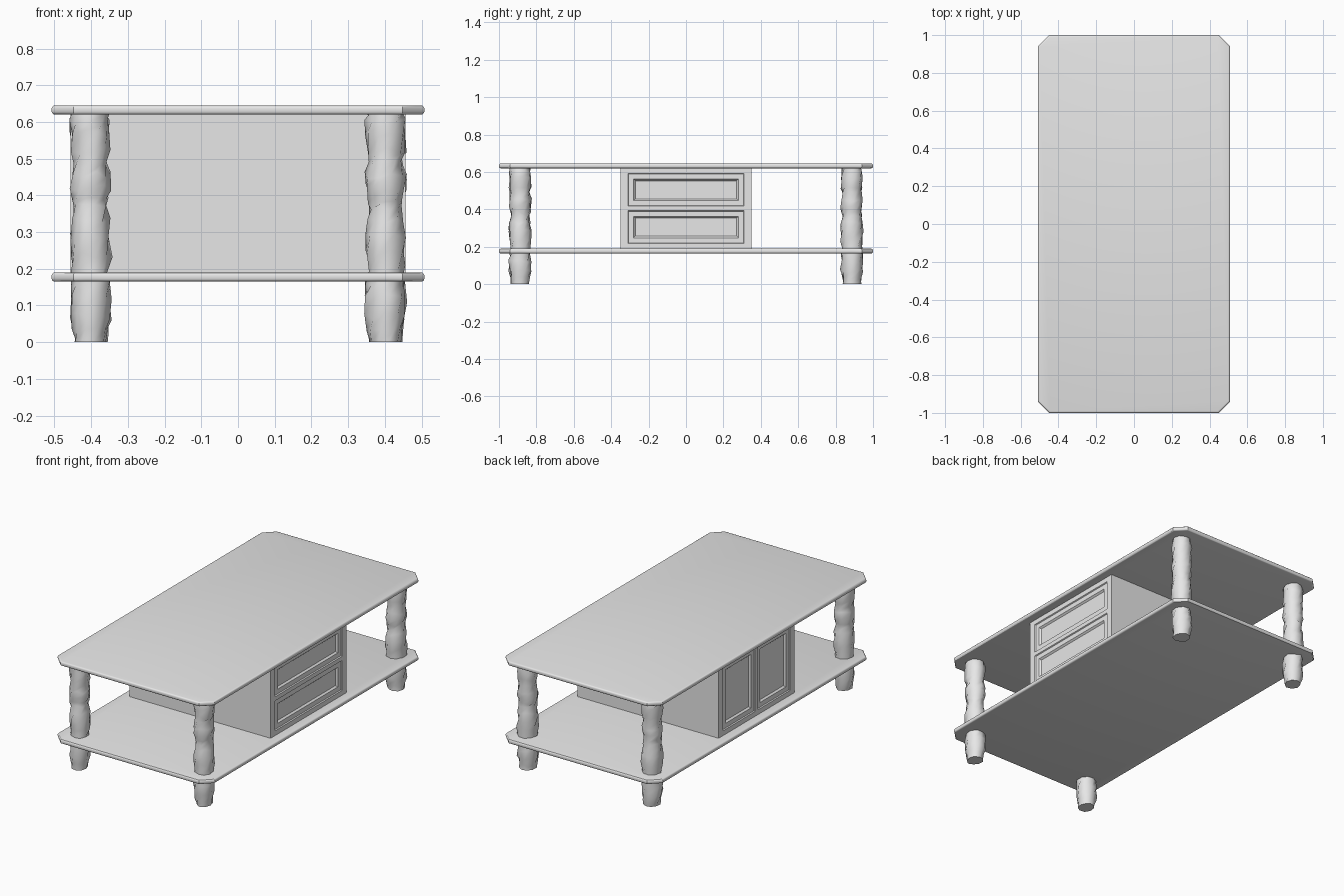
import bpy, bmesh, math, random

cube = bpy.data.objects.get("Cube")
if cube:
    bpy.data.objects.remove(cube, do_unlink=True)

grey = bpy.data.materials.new("plain_grey")
grey.use_nodes = True
grey.diffuse_color = (0.8, 0.8, 0.8, 1)
grey.node_tree.nodes["Principled BSDF"].inputs["Base Color"].default_value = (0.8, 0.8, 0.8, 1)


def finish(bm, name, angle=None):
    """Turn a bmesh into a named object, optionally smooth shaded."""
    bmesh.ops.recalc_face_normals(bm, faces=bm.faces)
    mesh = bpy.data.meshes.new(name)
    bm.to_mesh(mesh)
    bm.free()
    mesh.materials.append(grey)
    ob = bpy.data.objects.new(name, mesh)
    bpy.context.collection.objects.link(ob)
    if angle:
        bpy.ops.object.select_all(action='DESELECT')
        ob.select_set(True)
        bpy.context.view_layer.objects.active = ob
        bpy.ops.object.shade_smooth_by_angle(angle=math.radians(angle))
    return ob


# Boards: rectangles with clipped corners and rounded rims
def board(name, z, half_x=0.508, half_y=1.0, thick=0.025, clip=0.06):
    bm = bmesh.new()
    outline = []
    for sx, sy in ((1, 1), (-1, 1), (-1, -1), (1, -1)):
        pair = [(sx * half_x, sy * (half_y - clip)), (sx * (half_x - clip), sy * half_y)]
        outline += pair if sx == sy else pair[::-1]
    face = bm.faces.new([bm.verts.new((x, y, z)) for x, y in outline])
    ext = bmesh.ops.extrude_face_region(bm, geom=[face])
    bmesh.ops.translate(bm, vec=(0, 0, thick),
                        verts=[g for g in ext["geom"] if isinstance(g, bmesh.types.BMVert)])
    rims = [e for e in bm.edges if abs(e.verts[0].co.z - e.verts[1].co.z) < 1e-5]
    bmesh.ops.bevel(bm, geom=rims, offset=0.009, segments=3, profile=0.5, affect='EDGES')
    finish(bm, name, 30)


board("table_top", 0.62)
board("lower_shelf", 0.165)


# Legs: lumpy carved posts, (height, radius) profile with seeded dents
PROFILE = [(0, .046), (.03, .050), (.07, .056), (.12, .057), (.16, .054), (.2, .052),
           (.24, .057), (.29, .057), (.33, .053), (.365, .048), (.385, .051), (.42, .057),
           (.455, .056), (.49, .050), (.52, .055), (.57, .057), (.6, .055), (.622, .052)]


def leg(name, x, y, seed, sides=9):
    rng = random.Random(seed)
    bm = bmesh.new()
    rings = []
    for i, (z, r) in enumerate(PROFILE):
        inner = 0 < i < len(PROFILE) - 1
        ring = []
        for k in range(sides):
            a = math.tau * (k + 0.35 * i) / sides
            rad = r * rng.uniform(0.88, 1.06)
            dz = rng.uniform(-0.011, 0.011) if inner else 0
            ring.append(bm.verts.new((x + rad * math.cos(a), y + 1.08 * rad * math.sin(a), z + dz)))
        rings.append(ring)
    for low, high in zip(rings, rings[1:]):
        for k in range(sides):
            n = (k + 1) % sides
            bm.faces.new((low[k], low[n], high[n], high[k]))
    bm.faces.new(rings[0][::-1])
    bm.faces.new(rings[-1])
    finish(bm, name, 65)


for j, (sx, sy) in enumerate(((1, -1), (-1, -1), (1, 1), (-1, 1))):
    leg(f"{'front' if sy < 0 else 'back'}_{'left' if sx > 0 else 'right'}_leg",
        sx * 0.402, sy * 0.887, j + 3)


# Cabinet: box with two drawers on one side and two doors on the other
HX, HY, Z0, Z1 = 0.456, 0.35, 0.188, 0.622


def carve(bm, side, y_cuts, z_cuts, is_panel):
    """Slice one side of the box along the cuts and recess its panels."""
    def side_faces():
        return [f for f in bm.faces if f.normal.x * side > 0.9]

    for axis, cuts in ((1, y_cuts), (2, z_cuts)):
        for c in cuts:
            faces = side_faces()
            geom = set(faces)
            for f in faces:
                geom.update(f.edges)
                geom.update(f.verts)
            co, no = [0, 0, 0], [0, 0, 0]
            co[axis], no[axis] = c, 1
            bmesh.ops.bisect_plane(bm, geom=list(geom), plane_co=co, plane_no=no)
            bm.normal_update()
    panels = [f for f in side_faces() if is_panel(f.calc_center_median())]
    # shadow gap, flat frame, then sunken centre
    for width, depth in ((0.005, -0.006), (0.038, 0), (0.012, -0.01)):
        bmesh.ops.inset_individual(bm, faces=panels, thickness=width, depth=depth)


bm = bmesh.new()
bmesh.ops.create_cube(bm, size=1)
for v in bm.verts:
    v.co = (v.co.x * 2 * HX, v.co.y * 2 * HY, Z0 + (v.co.z + 0.5) * (Z1 - Z0))
bm.normal_update()
ym, zm, gap = HY - 0.04, (Z0 + Z1) / 2, 0.012
zl, zh = Z0 + 0.03, Z1 - 0.03
carve(bm, 1, (-ym, ym), (zl, zm - gap, zm + gap, zh),
      lambda c: abs(c.y) < ym and zl < c.z < zh and abs(c.z - zm) > gap)
carve(bm, -1, (-ym, -gap, gap, ym), (zl, zh),
      lambda c: gap < abs(c.y) < ym and zl < c.z < zh)
finish(bm, "cabinet")
